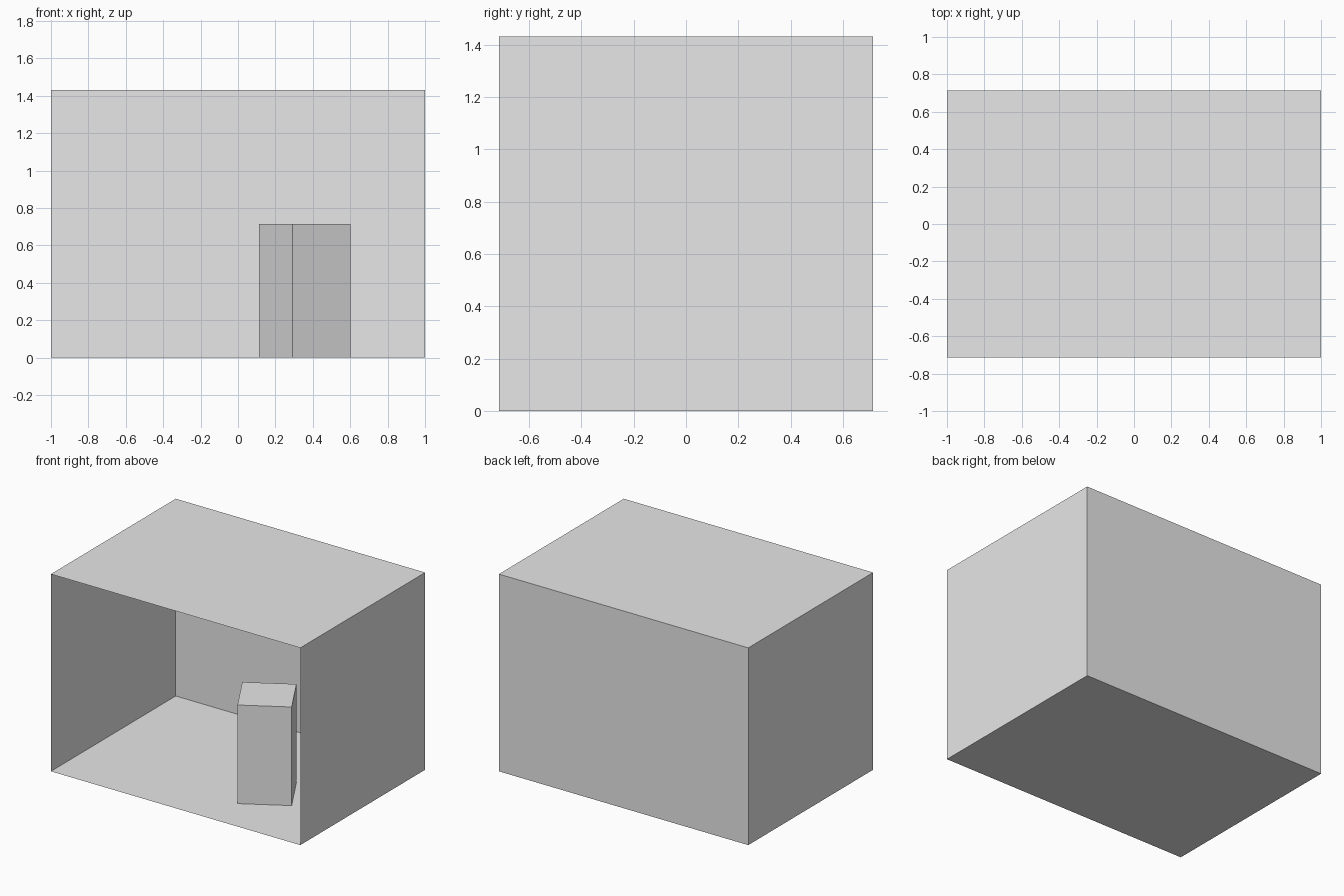
import bpy
import bmesh
import math

if "Cube" in bpy.data.objects:
    bpy.data.objects.remove(bpy.data.objects["Cube"], do_unlink=True)

WIDTH, DEPTH, HEIGHT = 2.0, 1.43, 1.43
BLOCK = DEPTH / 4

grey = bpy.data.materials.new("light_grey")
grey.use_nodes = True
grey.diffuse_color = (0.8, 0.8, 0.8, 1)
grey.node_tree.nodes["Principled BSDF"].inputs["Base Color"].default_value = grey.diffuse_color


def box(name, size, location, turn=0.0, open_front=False):
    """Box standing on its base, optionally without its front face."""
    bm = bmesh.new()
    bmesh.ops.create_cube(bm, size=1)
    for v in bm.verts:
        v.co.z += 0.5
        v.co = [c * s for c, s in zip(v.co, size)]
    bm.normal_update()
    if open_front:
        front = [f for f in bm.faces if f.normal.y < -0.5]
        bmesh.ops.delete(bm, geom=front, context='FACES_ONLY')
    mesh = bpy.data.meshes.new(name)
    bm.to_mesh(mesh)
    bm.free()
    mesh.materials.append(grey)
    obj = bpy.data.objects.new(name, mesh)
    obj.location = location
    obj.rotation_euler.z = turn
    bpy.context.collection.objects.link(obj)
    return obj


# Room shell of thin walls, floor and ceiling, open at the front
box("room_shell", (WIDTH, DEPTH, HEIGHT), (0, 0, 0), open_front=True)

# Square block standing on the floor, turned
box("tall_block", (BLOCK, BLOCK, HEIGHT / 2), (BLOCK, -BLOCK / 2, 0), turn=math.radians(30))
